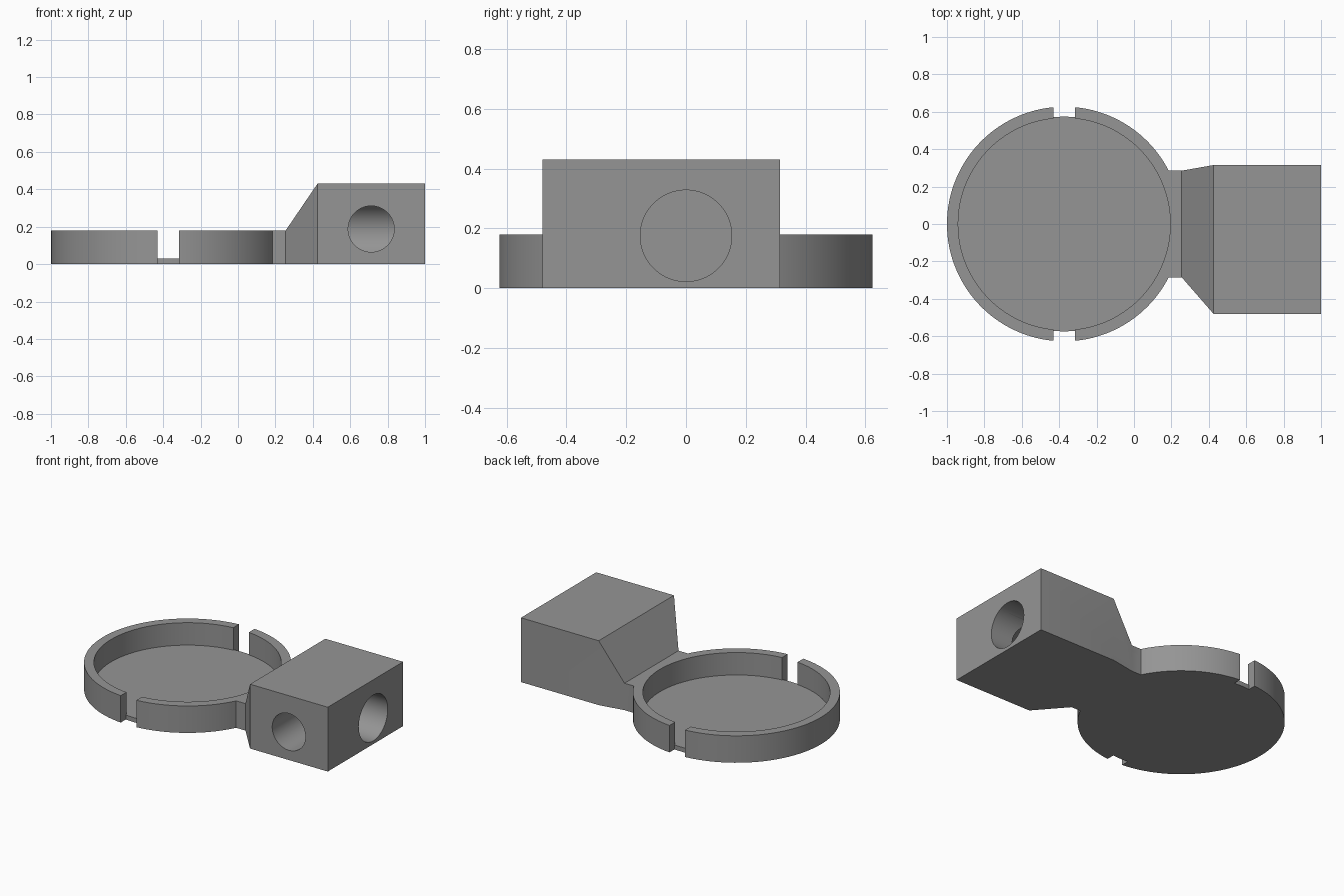
import bpy, bmesh, math
from mathutils import Matrix

if "Cube" in bpy.data.objects:
    bpy.data.objects.remove(bpy.data.objects["Cube"])

grey = bpy.data.materials.new("mid grey")
grey.diffuse_color = (0.3, 0.3, 0.3, 1)
grey.use_nodes = True
grey.node_tree.nodes["Principled BSDF"].inputs["Base Color"].default_value = grey.diffuse_color

CX, OUTER, INNER, FLOOR_R = -0.373, 0.627, 0.567, 0.574
RIM_H, FLOOR_H, BLOCK_H = 0.18, 0.03, 0.43


def finish(bm, name):
    bmesh.ops.recalc_face_normals(bm, faces=bm.faces)
    mesh = bpy.data.meshes.new(name)
    bm.to_mesh(mesh)
    bm.free()
    obj = bpy.data.objects.new(name, mesh)
    mesh.materials.append(grey)
    bpy.context.collection.objects.link(obj)
    return obj


def cylinder(name, radius, start, end, segments=128):
    """Cylinder running along one axis from start to end."""
    bm = bmesh.new()
    axis = end - start
    turn = axis.to_track_quat('Z', 'Y').to_matrix().to_4x4()
    bmesh.ops.create_cone(bm, cap_ends=True, segments=segments, radius1=radius,
                          radius2=radius, depth=axis.length,
                          matrix=Matrix.Translation((start + end) / 2) @ turn)
    return finish(bm, name)


def loft(name, sections):
    """Solid through rectangular sections (x, y_min, y_max, z_min, z_max)."""
    bm = bmesh.new()
    rings = [[bm.verts.new((x, y, z)) for y, z in
              ((y0, z0), (y1, z0), (y1, z1), (y0, z1))]
             for x, y0, y1, z0, z1 in sections]
    for a, b in zip(rings, rings[1:]):
        for i in range(4):
            j = (i + 1) % 4
            bm.faces.new((a[i], a[j], b[j], b[i]))
    bm.faces.new(rings[0])
    bm.faces.new(rings[-1])
    return finish(bm, name)


def combine(target, other, operation):
    """Apply a boolean and discard the helper."""
    mod = target.modifiers.new("combine", 'BOOLEAN')
    mod.object, mod.operation, mod.solver = other, operation, 'EXACT'
    bpy.context.view_layer.objects.active = target
    bpy.ops.object.modifier_apply(modifier=mod.name)
    bpy.data.objects.remove(other)


def vec(x, y, z):
    return Matrix.Translation((x, y, z)).translation


# Round tray blank with neck, flared transition and lopsided block
holder = cylinder("tray_holder", OUTER, vec(CX, 0, 0), vec(CX, 0, RIM_H))
combine(holder, loft("arm", [(0.1, -0.285, 0.285, 0, RIM_H),
                             (0.255, -0.285, 0.285, 0, RIM_H),
                             (0.425, -0.48, 0.315, 0, BLOCK_H),
                             (1.0, -0.48, 0.315, 0, BLOCK_H)]), 'UNION')

# Hollow tray and the two slots through its rim
combine(holder, cylinder("pocket", INNER, vec(CX, 0, -0.1), vec(CX, 0, 0.6)),
        'DIFFERENCE')
combine(holder, loft("slots", [(-0.43, -0.8, 0.8, -0.1, 0.5),
                               (-0.315, -0.8, 0.8, -0.1, 0.5)]), 'DIFFERENCE')

# Thin floor
combine(holder, cylinder("floor", FLOOR_R, vec(CX, 0, 0), vec(CX, 0, FLOOR_H)),
        'UNION')

# Blind bore from the end, and a side hole that opens into it
combine(holder, cylinder("end_bore", 0.153, vec(0.45, 0, 0.175),
                         vec(1.2, 0, 0.175), 96), 'DIFFERENCE')
combine(holder, cylinder("side_hole", 0.123, vec(0.712, -0.7, 0.188),
                         vec(0.712, 0, 0.188), 96), 'DIFFERENCE')

# Smooth round walls, crisp edges
bpy.ops.object.select_all(action='DESELECT')
holder.select_set(True)
bpy.context.view_layer.objects.active = holder
bpy.ops.object.shade_smooth_by_angle(angle=math.radians(30))
